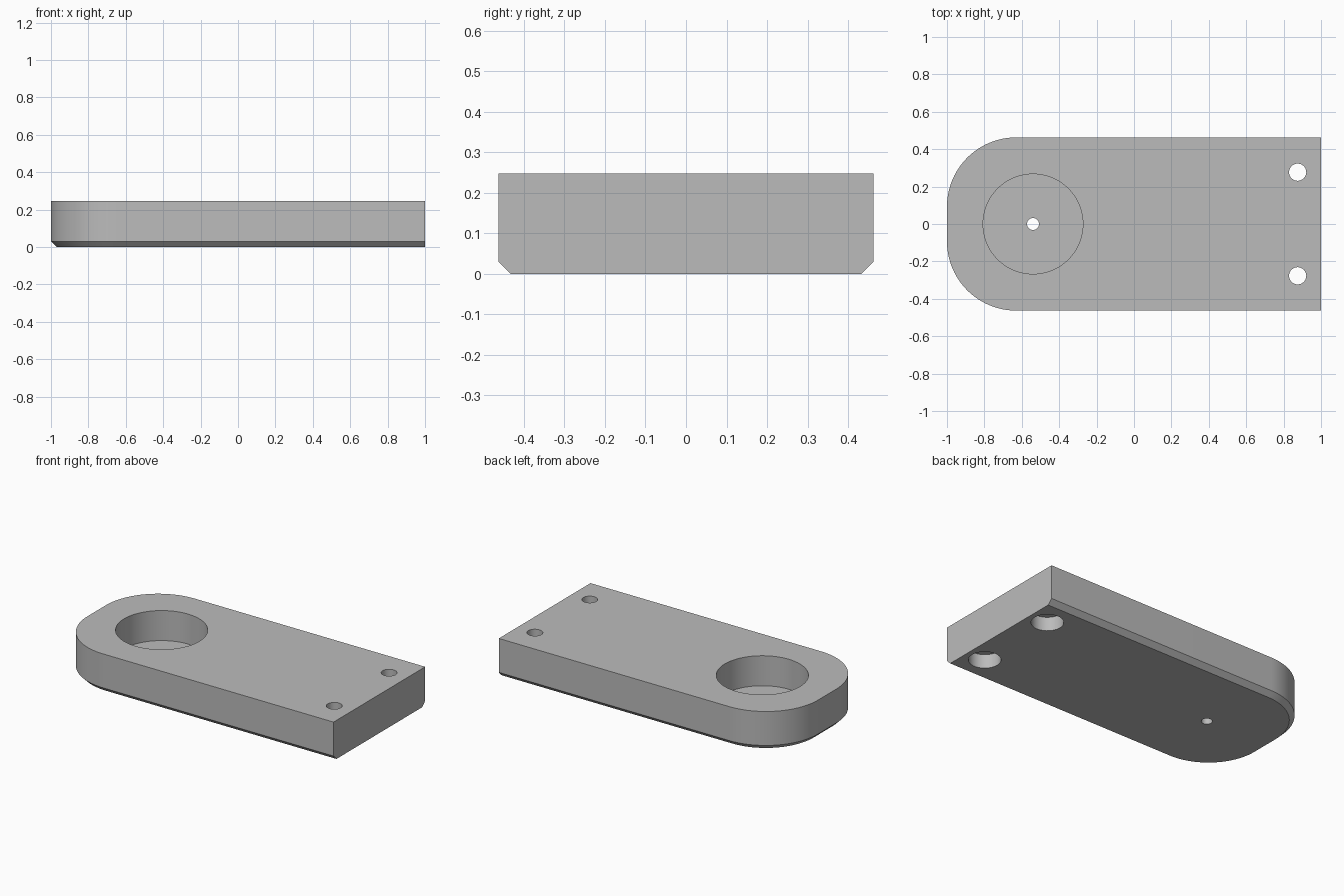
import bpy, bmesh
from math import sin, cos, pi, radians

cube = bpy.data.objects.get("Cube")
if cube:
    bpy.data.objects.remove(cube, do_unlink=True)

HALF_WIDTH, HEIGHT = 0.463, 0.247
CORNER, CHAMFER = 0.37, 0.03
ARC_STEPS = 24

grey = bpy.data.materials.new("plain grey")
grey.use_nodes = True
colour = (0.5, 0.5, 0.5, 1)
grey.diffuse_color = colour
grey.node_tree.nodes["Principled BSDF"].inputs["Base Color"].default_value = colour


def outline(inset):
    """Plate outline with a square right end and two rounded left corners."""
    half, radius = HALF_WIDTH - inset, CORNER - inset
    cx, cy = CORNER - 1, HALF_WIDTH - CORNER
    arc = [pi / 2 * (1 + i / ARC_STEPS) for i in range(ARC_STEPS + 1)]
    upper = [(cx + radius * cos(a), cy + radius * sin(a)) for a in arc]
    lower = [(x, -y) for x, y in reversed(upper)]
    return [(1, half)] + upper + lower + [(1, -half)]


# Plate: chamfered bottom edge on every side but the square end
bm = bmesh.new()
rings = [[bm.verts.new((x, y, z)) for x, y in outline(inset)]
         for z, inset in ((0, CHAMFER), (CHAMFER, 0), (HEIGHT, 0))]
for low, high in zip(rings, rings[1:]):
    for i in range(len(low)):
        j = (i + 1) % len(low)
        bm.faces.new((low[i], low[j], high[j], high[i]))
bm.faces.new(rings[0])
bm.faces.new(rings[-1])
bmesh.ops.recalc_face_normals(bm, faces=bm.faces)
mesh = bpy.data.meshes.new("mounting_plate")
bm.to_mesh(mesh)
bm.free()
mesh.materials.append(grey)
plate = bpy.data.objects.new("mounting_plate", mesh)
bpy.context.collection.objects.link(plate)
bpy.context.view_layer.objects.active = plate


def drill(x, y, radius, bottom, top, sides):
    """Cut a round hole between two heights."""
    bpy.ops.mesh.primitive_cylinder_add(
        vertices=sides, radius=radius, depth=top - bottom,
        location=(x, y, (bottom + top) / 2))
    cutter = bpy.context.object
    cutter.name = "hole_cutter"
    cutter.hide_render = True
    cutter.data.materials.append(grey)
    cut = plate.modifiers.new("hole", "BOOLEAN")
    cut.operation, cut.solver, cut.object = "DIFFERENCE", "EXACT", cutter
    bpy.context.view_layer.objects.active = plate
    bpy.ops.object.modifier_apply(modifier=cut.name)
    bpy.data.objects.remove(cutter, do_unlink=True)


# Round pocket with a small drain hole
drill(-0.54, 0, 0.267, 0.055, 0.4, 96)
drill(-0.54, 0, 0.032, -0.1, 0.15, 32)

# Screw holes, counterbored from below
for side in (-1, 1):
    drill(0.875, side * 0.277, 0.046, -0.1, 0.4, 48)
    drill(0.875, side * 0.277, 0.093, -0.1, 0.088, 48)

bpy.ops.object.select_all(action="DESELECT")
plate.select_set(True)
bpy.context.view_layer.objects.active = plate
bpy.ops.object.shade_smooth_by_angle(angle=radians(30))
